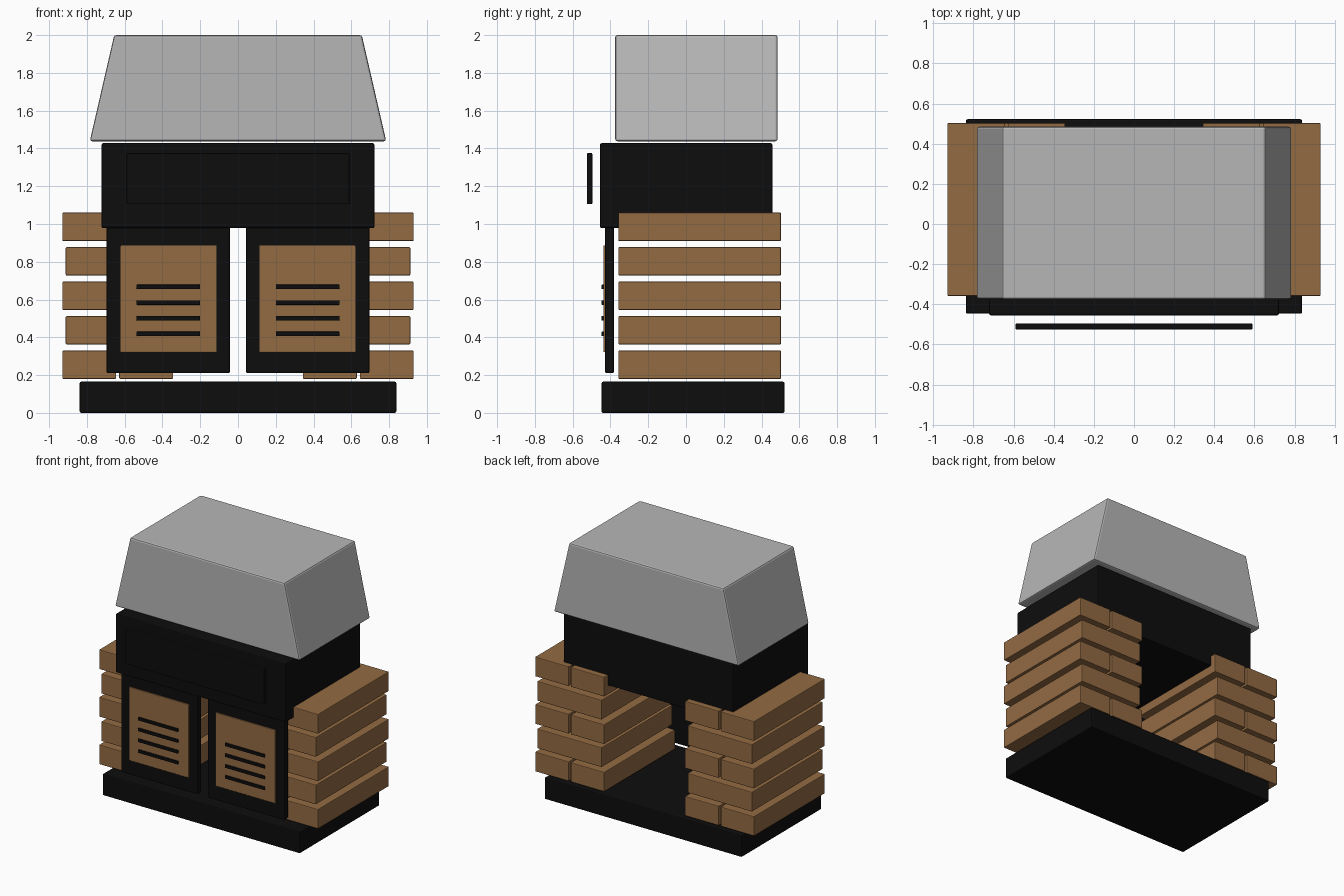
import bpy, bmesh

if "Cube" in bpy.data.objects:
    bpy.data.objects.remove(bpy.data.objects["Cube"])


def material(name, rgb):
    m = bpy.data.materials.new(name)
    m.use_nodes = True
    m.diffuse_color = (*rgb, 1)
    m.node_tree.nodes["Principled BSDF"].inputs["Base Color"].default_value = (*rgb, 1)
    return m


BLACK = material("black iron", (0.004, 0.004, 0.004))
BRICK = material("tan brick", (0.29, 0.145, 0.055))
GREY = material("grey hood", (0.47, 0.47, 0.47))


def box(name, x, y, z, mat, bevel=0.008, top_scale=1.0):
    """Bevelled box from (min, max) ranges; top_scale tapers the top in x."""
    bm = bmesh.new()
    bmesh.ops.create_cube(bm, size=1)
    size = [b - a for a, b in (x, y, z)]
    for v in bm.verts:
        if v.co.z > 0:
            v.co.x *= top_scale
        v.co = [c * s for c, s in zip(v.co, size)]
    mesh = bpy.data.meshes.new(name)
    bm.to_mesh(mesh)
    bm.free()
    obj = bpy.data.objects.new(name, mesh)
    obj.location = [(a + b) / 2 for a, b in (x, y, z)]
    bpy.context.collection.objects.link(obj)
    mesh.materials.append(mat)
    mod = obj.modifiers.new("soft edges", "BEVEL")
    mod.width = bevel
    mod.segments = 2
    return obj


# Base, firebox body, floating front plate and tapered hood
box("base_slab", (-0.838, 0.838), (-0.447, 0.522), (0, 0.165), BLACK)
box("upper_body", (-0.722, 0.722), (-0.455, 0.457), (0.978, 1.428), BLACK)
box("front_plate", (-0.59, 0.59), (-0.525, -0.496), (1.105, 1.375), BLACK, 0.004)
box("hood", (-0.785, 0.785), (-0.375, 0.485), (1.438, 2.0), GREY, 0.012, 0.835)

for side, s in (("left", 1), ("right", -1)):
    def span(a, b):
        return tuple(sorted((a * s, b * s)))

    # Door: frame, inset panel and vent bars
    box(f"{side}_door_frame", span(0.043, 0.695), (-0.428, -0.382), (0.21, 1.0), BLACK)
    box(f"{side}_door_panel", span(0.113, 0.622), (-0.437, -0.415), (0.322, 0.886), BRICK, 0.003)
    for i in range(4):
        z = 0.418 + i * 0.083
        box(f"{side}_vent_bar_{i + 1}", span(0.2, 0.537), (-0.447, -0.425),
            (z - 0.012, z + 0.012), BLACK, 0.003)

    # Brick wall: courses alternate between a pair and one wide brick
    for row in range(5):
        z = 0.18 + row * 0.1825
        bricks = [(0.343, 0.629), (0.645, 0.93)] if row % 2 == 0 else [(0.365, 0.912)]
        for j, (a, b) in enumerate(bricks):
            box(f"{side}_brick_{row + 1}_{j + 1}", span(a, b), (-0.358, 0.503),
                (z, z + 0.15), BRICK, 0.005)
